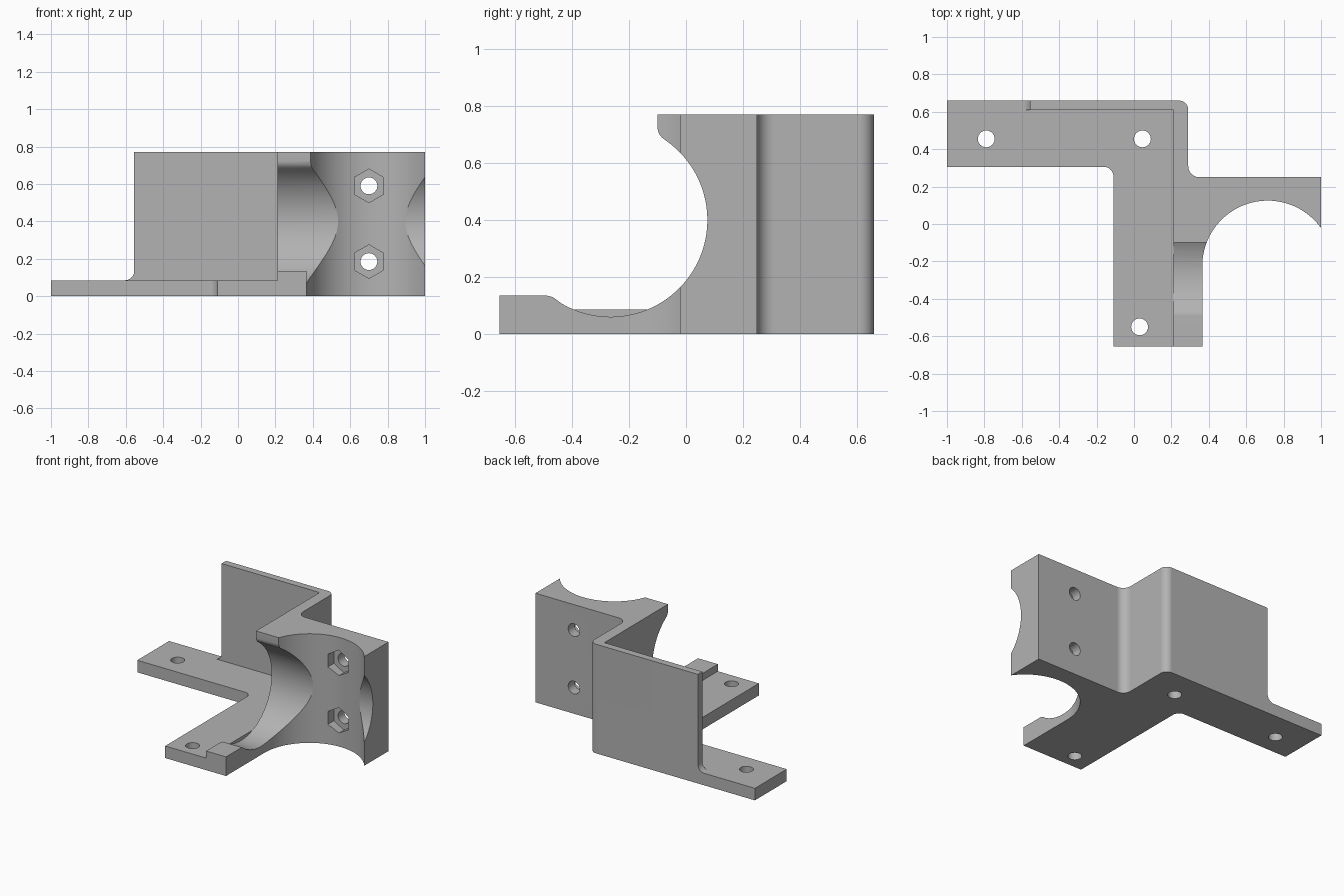
import bpy, bmesh
from math import cos, sin, radians

cube = bpy.data.objects.get("Cube")
if cube:
    bpy.data.objects.remove(cube, do_unlink=True)

grey = bpy.data.materials.new("plain grey")
grey.use_nodes = True
GREY = (0.45, 0.45, 0.45, 1)
grey.diffuse_color = GREY
grey.node_tree.nodes["Principled BSDF"].inputs["Base Color"].default_value = GREY

HEIGHT, PLATE = 0.77, 0.085


def arc(cx, cy, r, start, end, steps=10):
    angles = [radians(start + (end - start) * i / steps) for i in range(steps + 1)]
    return [(cx + r * cos(a), cy + r * sin(a)) for a in angles]


def prism(name, outline, axis, low, high):
    """Extrude a flat outline along x, y or z."""
    place = {"x": lambda u, v, w: (w, u, v),
             "y": lambda u, v, w: (u, w, v),
             "z": lambda u, v, w: (u, v, w)}[axis]
    bm = bmesh.new()
    face = bm.faces.new([bm.verts.new(place(u, v, low)) for u, v in outline])
    moved = bmesh.ops.extrude_face_region(bm, geom=[face])["geom"]
    shift = place(0, 0, high - low)
    bmesh.ops.translate(bm, vec=shift, verts=[g for g in moved if isinstance(g, bmesh.types.BMVert)])
    bmesh.ops.recalc_face_normals(bm, faces=bm.faces)
    mesh = bpy.data.meshes.new(name)
    bm.to_mesh(mesh)
    bm.free()
    mesh.materials.append(grey)
    obj = bpy.data.objects.new(name, mesh)
    bpy.context.collection.objects.link(obj)
    return obj


def combine(target, other, operation):
    """Apply a boolean and discard the helper."""
    mod = target.modifiers.new("boolean", "BOOLEAN")
    mod.operation, mod.solver, mod.object = operation, "EXACT", other
    bpy.context.view_layer.objects.active = target
    bpy.ops.object.modifier_apply(modifier=mod.name)
    bpy.data.objects.remove(other, do_unlink=True)


# Upright walls and clamp block, with the vertical tube recess in the outline
bracket = prism("bracket", [
    (-0.555, 0.61), (-0.555, 0.66),
    *arc(0.24, 0.61, 0.05, 90, 0),
    *arc(0.35, 0.31, 0.06, 180, 270),
    (1, 0.25),
    *arc(0.715, -0.225, 0.35, 35.5, 180, 48),
    (0.365, -0.655), (0.21, -0.655), (0.21, 0.61)], "z", 0, HEIGHT)

# Horizontal tube recess with a rounded upper lip and a low front step
recess = prism("horizontal_recess", [
    (-0.8, 0.9), (-0.10, 0.9), (-0.10, 0.72), (-0.095, 0.703), (-0.085, 0.69),
    *arc(-0.265, 0.40, 0.34, 55, -121, 56),
    (-0.455, 0.12), (-0.47, 0.13), (-0.49, 0.135), (-0.8, 0.135)], "x", 0.1, 1.1)
combine(bracket, recess, "DIFFERENCE")

# Flat mounting plate
plate = prism("mounting_plate", [
    (-1, 0.305),
    *arc(-0.16, 0.255, 0.05, 90, 0),
    (-0.11, -0.655), (0.21, -0.655), (0.21, 0.66), (-1, 0.66)], "z", 0, PLATE)
combine(bracket, plate, "UNION")

# Fillet where the back wall meets the plate
fillet = prism("wall_fillet", [
    *arc(-0.605, PLATE + 0.05, 0.05, 270, 360),
    (-0.54, PLATE + 0.05), (-0.54, 0.04), (-0.605, 0.04)], "y", 0.61, 0.66)
combine(bracket, fillet, "UNION")

# Screw holes through the plate
for x, y in [(-0.79, 0.455), (0.045, 0.455), (0.03, -0.55)]:
    combine(bracket, prism("plate_hole", arc(x, y, 0.045, 0, 345, 23), "z", -0.1, 0.2), "DIFFERENCE")

# Bolt holes with hexagonal nut pockets in the clamp block
for z in (0.185, 0.59):
    combine(bracket, prism("nut_pocket", arc(0.70, z, 0.09, 30, 330, 5), "y", 0, 0.18), "DIFFERENCE")
    combine(bracket, prism("bolt_hole", arc(0.70, z, 0.045, 0, 345, 23), "y", 0, 0.4), "DIFFERENCE")

# Smooth curved faces, crisp edges
bpy.ops.object.select_all(action="DESELECT")
bracket.select_set(True)
bpy.context.view_layer.objects.active = bracket
bpy.ops.object.shade_smooth_by_angle(angle=radians(25))
weighted = bracket.modifiers.new("weighted normals", "WEIGHTED_NORMAL")
weighted.keep_sharp = True
